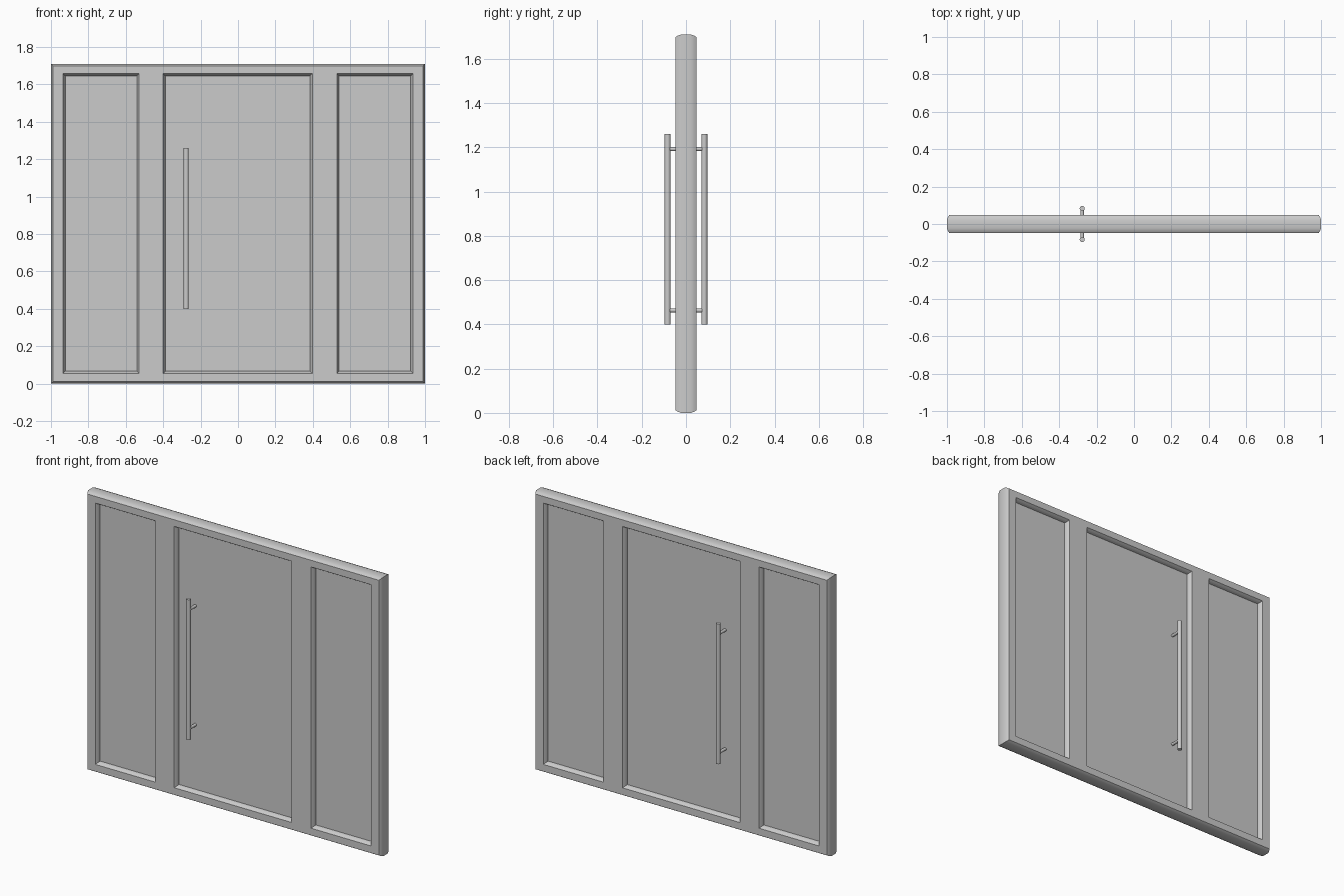
import bpy, bmesh, math
from mathutils import Matrix, Vector

if "Cube" in bpy.data.objects:
    bpy.data.objects.remove(bpy.data.objects["Cube"])

TOP = 1.71
# crowned edge section: (distance out from the face edge, y)
CROWN = [(0.0, -0.047), (0.007, -0.036), (0.012, -0.022),
         (0.012, 0.022), (0.007, 0.036), (0.0, 0.047)]
# openings: x0, x1, z0, z1 measured on the front face
OPENINGS = [(-0.935, -0.528, 0.055, 1.657),
            (-0.40, 0.397, 0.055, 1.657),
            (0.528, 0.935, 0.055, 1.657)]
PANEL_Y = 0.017


def finish(bm, name, smooth=True):
    bmesh.ops.recalc_face_normals(bm, faces=bm.faces[:])
    me = bpy.data.meshes.new(name)
    bm.to_mesh(me)
    bm.free()
    ob = bpy.data.objects.new(name, me)
    bpy.context.collection.objects.link(ob)
    if smooth:
        bpy.ops.object.select_all(action='DESELECT')
        ob.select_set(True)
        bpy.context.view_layer.objects.active = ob
        bpy.ops.object.shade_smooth_by_angle(angle=math.radians(35))
    return ob


def sweep_rect(bm, rect, sign):
    """Sweep the crown round a rectangle; return the front and back edge loops."""
    x0, x1, z0, z1 = rect
    rings = []
    for d, y in CROWN:
        d *= sign
        rings.append([bm.verts.new(p) for p in (
            (x0 - d, y, z0 - d), (x1 + d, y, z0 - d),
            (x1 + d, y, z1 + d), (x0 - d, y, z1 + d))])
    for a, b in zip(rings, rings[1:]):
        for i in range(4):
            j = (i + 1) % 4
            bm.faces.new((a[i], a[j], b[j], b[i]))
    return [[bm.edges.get((r[i], r[(i + 1) % 4])) for i in range(4)]
            for r in (rings[0], rings[-1])]


# frame with three through openings
bm = bmesh.new()
loops = [sweep_rect(bm, (-0.988, 0.988, 0.012, TOP - 0.012), 1)]
loops += [sweep_rect(bm, o, -1) for o in OPENINGS]
for side, ny in ((0, -1), (1, 1)):
    bmesh.ops.triangle_fill(bm, use_beauty=True, normal=(0, ny, 0),
                            edges=[e for l in loops for e in l[side]])
finish(bm, "door_frame")

# flat panels set into the openings
for name, (x0, x1, z0, z1) in zip(("left_panel", "door_panel", "right_panel"), OPENINGS):
    bm = bmesh.new()
    size = Matrix.Diagonal((x1 - x0, PANEL_Y * 2, z1 - z0, 1))
    pos = Matrix.Translation(((x0 + x1) / 2, 0, (z0 + z1) / 2))
    bmesh.ops.create_cube(bm, size=1, matrix=pos @ size)
    finish(bm, name, smooth=False)


def rod(bm, a, b, r, sides):
    a, b = Vector(a), Vector(b)
    turn = (b - a).to_track_quat('Z', 'Y').to_matrix().to_4x4()
    bmesh.ops.create_cone(bm, cap_ends=True, segments=sides, radius1=r, radius2=r,
                          depth=(b - a).length,
                          matrix=Matrix.Translation((a + b) / 2) @ turn)


# pull handle on each face: bar and two posts
HX, HY = -0.277, 0.083
for name, s in (("front_handle", -1), ("back_handle", 1)):
    bm = bmesh.new()
    rod(bm, (HX, s * HY, 0.40), (HX, s * HY, 1.26), 0.0135, 20)
    for z in (0.463, 1.192):
        rod(bm, (HX, s * (PANEL_Y - 0.005), z), (HX, s * HY, z), 0.009, 16)
    finish(bm, name)
